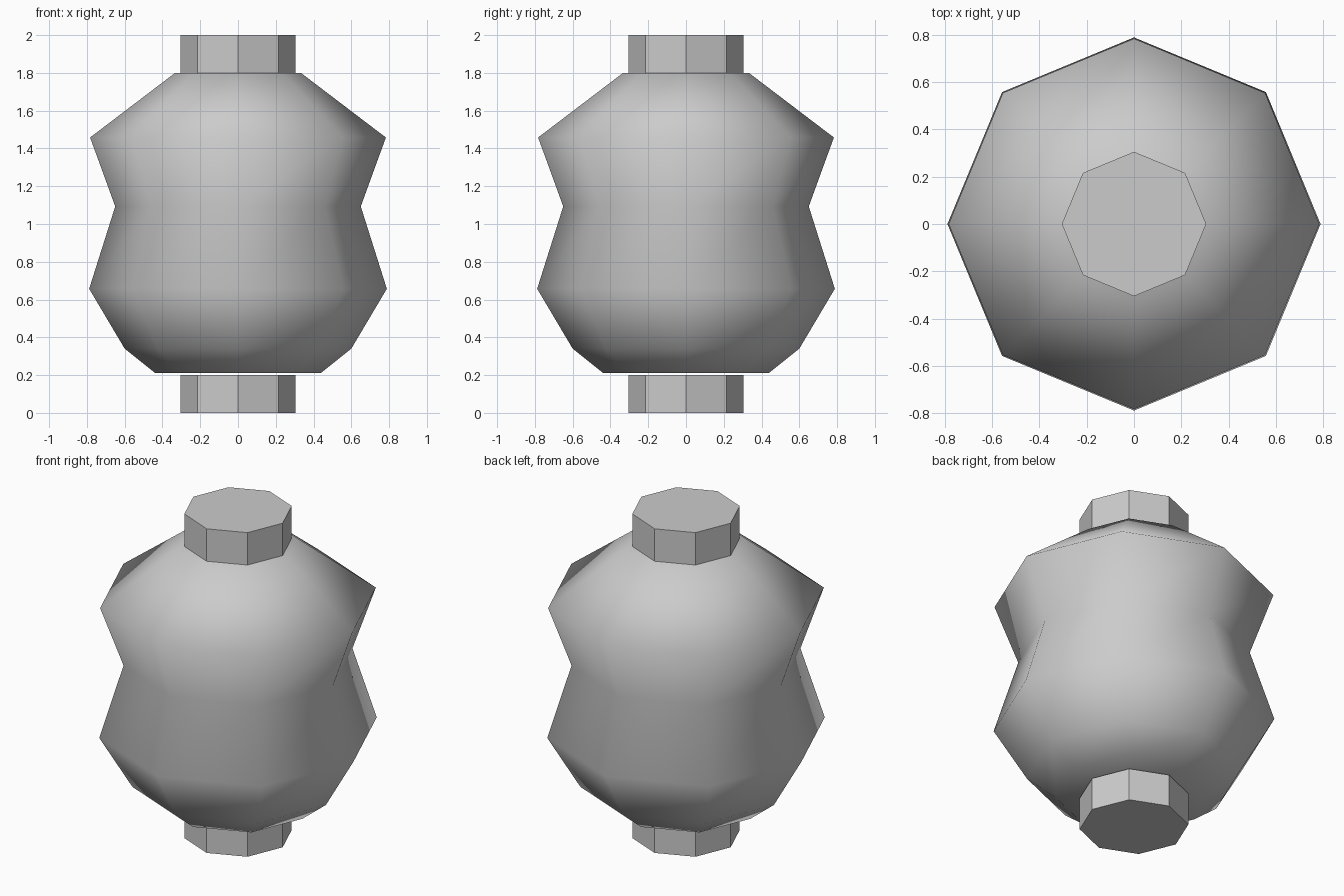
import bpy, bmesh
from math import cos, sin, pi

if "Cube" in bpy.data.objects:
    bpy.data.objects.remove(bpy.data.objects["Cube"])

SIDES = 8


def lathe(name, profile, smooth):
    """Closed eight-sided turned solid from (radius, z) pairs, bottom to top."""
    bm = bmesh.new()
    rings = [[bm.verts.new((r * cos(2 * pi * i / SIDES), r * sin(2 * pi * i / SIDES), z))
              for i in range(SIDES)] for r, z in profile]
    for low, high in zip(rings, rings[1:]):
        for i in range(SIDES):
            j = (i + 1) % SIDES
            bm.faces.new((low[i], low[j], high[j], high[i]))
    bm.faces.new(rings[0][::-1])
    bm.faces.new(rings[-1])
    for f in bm.faces:
        f.smooth = smooth
    mesh = bpy.data.meshes.new(name)
    bm.to_mesh(mesh)
    bm.free()
    obj = bpy.data.objects.new(name, mesh)
    bpy.context.collection.objects.link(obj)
    return obj


# Waisted lantern body, smooth shaded, floating just above the base
lathe("lantern_body", [(0.44, 0.212), (0.60, 0.34), (0.788, 0.657),
                       (0.65, 1.093), (0.783, 1.458), (0.333, 1.80)], True)

# Matching flat-sided base and top cap
lathe("base_cap", [(0.305, 0.0), (0.305, 0.2)], False)
lathe("top_cap", [(0.305, 1.8), (0.305, 2.0)], False)
